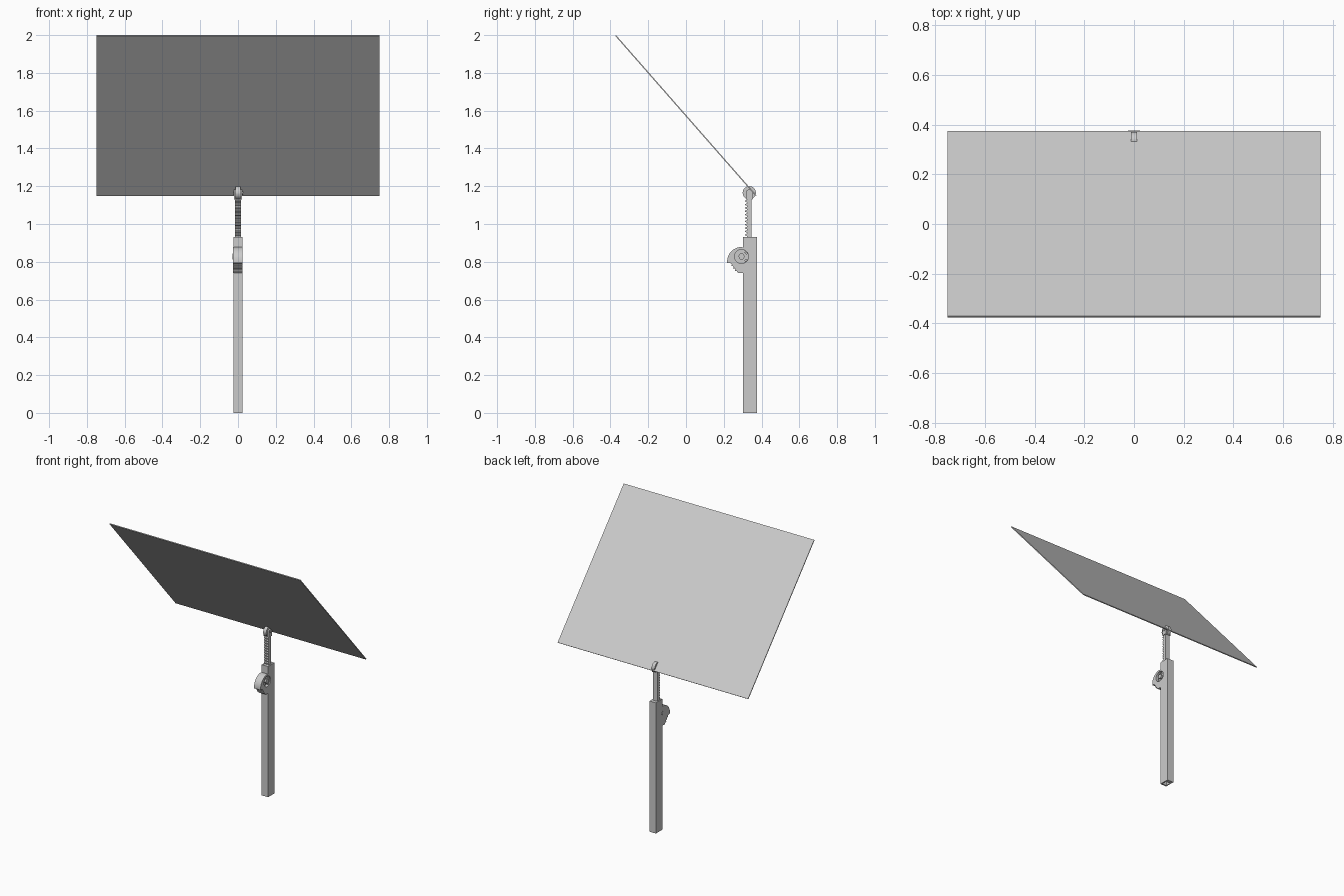
import bpy, bmesh, math
from mathutils import Matrix

if "Cube" in bpy.data.objects:
    bpy.data.objects.remove(bpy.data.objects["Cube"])


def prism(name, pts, x0, x1):
    """Extrude a (y, z) outline along x."""
    bm = bmesh.new()
    f = bm.faces.new([bm.verts.new((x0, y, z)) for y, z in pts])
    r = bmesh.ops.extrude_face_region(bm, geom=[f])
    vs = [v for v in r["geom"] if isinstance(v, bmesh.types.BMVert)]
    bmesh.ops.translate(bm, verts=vs, vec=(x1 - x0, 0, 0))
    bmesh.ops.recalc_face_normals(bm, faces=bm.faces[:])
    me = bpy.data.meshes.new(name)
    bm.to_mesh(me)
    bm.free()
    ob = bpy.data.objects.new(name, me)
    bpy.context.collection.objects.link(ob)
    return ob


def arc(cy, cz, r, a0, a1, n):
    return [(cy + r * math.cos(math.radians(a0 + (a1 - a0) * i / n)),
             cz + r * math.sin(math.radians(a0 + (a1 - a0) * i / n))) for i in range(n + 1)]


def disc(name, cy, cz, r, x0, x1, n=32):
    return prism(name, arc(cy, cz, r, 0, 360, n)[:-1], x0, x1)


def rect(y0, y1, z0, z1):
    return [(y0, z0), (y1, z0), (y1, z1), (y0, z1)]


def cut(ob, cutter):
    m = ob.modifiers.new("cut", 'BOOLEAN')
    m.operation, m.solver, m.object = 'DIFFERENCE', 'EXACT', cutter
    bpy.context.view_layer.objects.active = ob
    bpy.ops.object.modifier_apply(modifier=m.name)
    bpy.data.objects.remove(cutter)


# tilted panel
top, bot, t = (-0.375, 1.996), (0.369, 1.148), 0.006
dy, dz = bot[0] - top[0], bot[1] - top[1]
L = math.hypot(dy, dz)
ny, nz = -dz / L * t, dy / L * t
prism("panel", [top, bot, (bot[0] + ny, bot[1] + nz), (top[0] + ny, top[1] + nz)], -0.75, 0.75)

# hollow square post
post = prism("post", rect(0.302, 0.375, 0, 0.93), -0.025, 0.025)
cut(post, prism("post_bore", rect(0.312, 0.351, -0.1, 1.0), -0.018, 0.018))

# toothed rack sliding in the post
N, z0, pitch = 32, 0.56, 0.0178
pts = [(0.346, z0)]
pts += [(0.346, 1.165), (0.322, 1.165)]
for i in reversed(range(N)):
    z = z0 + i * pitch
    pts += [(0.322, z + 0.0150), (0.313, z + 0.0115), (0.313, z + 0.0065), (0.322, z + 0.003)]
pts.append((0.322, z0))
prism("rack", pts, -0.016, 0.016)

# pivot at the head of the rack
PY, PZ = 0.335, 1.165
disc("pivot_knuckle", PY, PZ, 0.035, -0.012, 0.012)
for s, n in ((-1, "left"), (1, "right")):
    a, b = sorted((s * 0.012, s * 0.021))
    prism("pivot_cheek_" + n, arc(PY, PZ, 0.018, 0, 180, 12) + [(PY - 0.018, 1.13), (PY + 0.018, 1.13)], a, b)
disc("pivot_pin", PY, PZ, 0.008, -0.024, 0.026, 16)

# gear housing on the front of the post
CY, CZ = 0.294, 0.828
outline = ([(0.306, 0.74), (0.276, 0.74), (0.243, 0.785), (0.238, 0.792), (0.218, 0.794)]
           + arc(CY, 0.802, 0.076, 180, 95, 14) + [(0.306, 0.876)])
house = prism("gear_housing", outline, -0.026, 0.025)
cut(house, disc("housing_bore", CY, CZ, 0.037, 0.006, 0.05))
cut(post, disc("post_side_bore", CY, CZ, 0.037, 0.006, 0.05))
disc("gear_wheel", CY, CZ, 0.028, -0.02, 0.012, 20)
disc("hex_shaft", CY, CZ, 0.017, -0.028, 0.025, 6)

# grip ridges at the lower front of the housing
for i in range(3):
    z = 0.755 + i * 0.013
    y = 0.276 - (z - 0.74) * 0.73
    prism("housing_ridge_%d" % i, rect(y - 0.006, y + 0.01, z - 0.003, z + 0.003), -0.026, 0.025)
